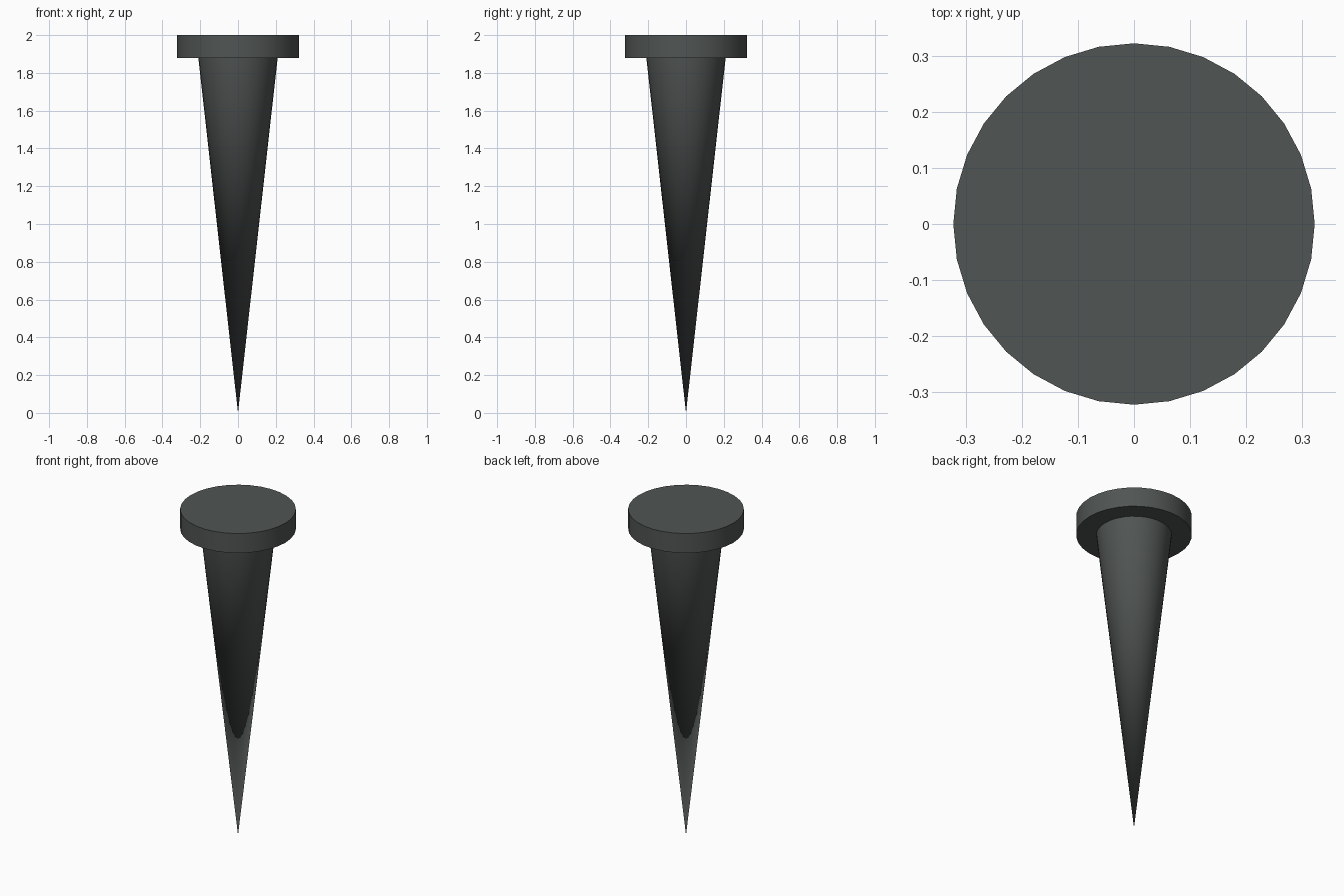
import bpy
import math

if "Cube" in bpy.data.objects:
    bpy.data.objects.remove(bpy.data.objects["Cube"])

SIDES = 32

# Dark iron finish
iron = bpy.data.materials.new("dark_iron")
iron.diffuse_color = (0.08, 0.09, 0.085, 1.0)
iron.use_nodes = True
iron.node_tree.nodes["Principled BSDF"].inputs["Base Color"].default_value = iron.diffuse_color


def tapered_part(name, r_bottom, r_top, z_bottom, z_top):
    bpy.ops.mesh.primitive_cone_add(
        vertices=SIDES, radius1=r_bottom, radius2=r_top,
        depth=z_top - z_bottom, location=(0, 0, (z_bottom + z_top) / 2))
    part = bpy.context.object
    part.name = name
    part.data.materials.append(iron)
    bpy.ops.object.shade_smooth_by_angle(angle=math.radians(35))
    return part


# Pointed shaft
tapered_part("spike_shaft", 0.0, 0.21, 0.0, 1.88)

# Flat round head
tapered_part("spike_head", 0.322, 0.322, 1.88, 2.0)
